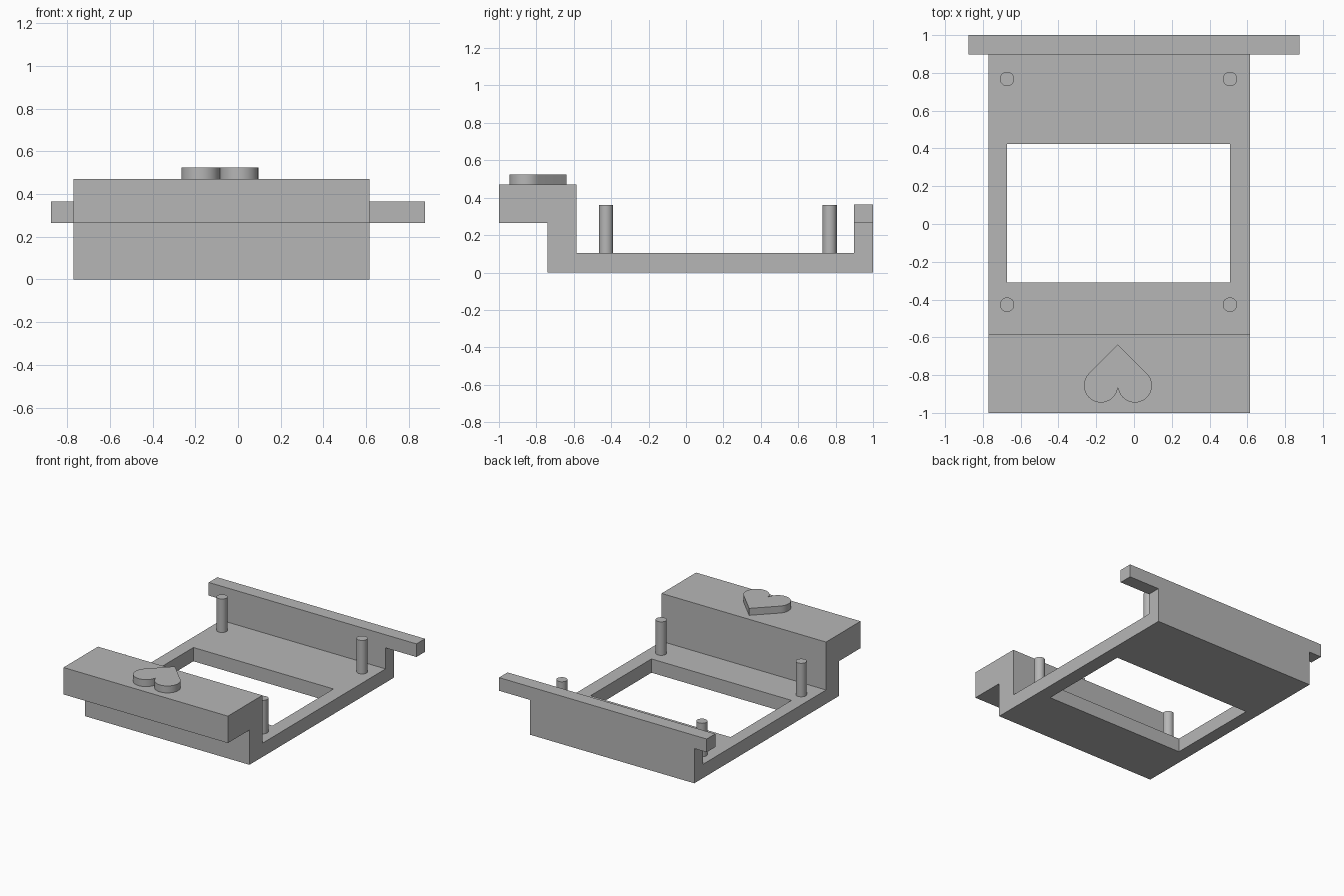
import bpy
import bmesh
from math import cos, sin, radians
from mathutils import Matrix, Vector

cube = bpy.data.objects.get("Cube")
if cube:
    bpy.data.objects.remove(cube, do_unlink=True)

grey = bpy.data.materials.new("plain grey")
grey.use_nodes = True
grey.diffuse_color = (0.47, 0.47, 0.47, 1)
grey.node_tree.nodes["Principled BSDF"].inputs["Base Color"].default_value = grey.diffuse_color

LEFT, RIGHT = 0.615, -0.77
PLATE_TOP, SHELF, WALL_TOP, BAR_TOP = 0.105, 0.265, 0.47, 0.365


def finish(name, bm):
    bmesh.ops.recalc_face_normals(bm, faces=bm.faces)
    mesh = bpy.data.meshes.new(name)
    bm.to_mesh(mesh)
    bm.free()
    mesh.materials.append(grey)
    obj = bpy.data.objects.new(name, mesh)
    bpy.context.scene.collection.objects.link(obj)
    return obj


def prism(name, points, direction):
    """Extrude a closed outline along a direction."""
    bm = bmesh.new()
    face = bm.faces.new([bm.verts.new(p) for p in points])
    result = bmesh.ops.extrude_face_region(bm, geom=[face], use_keep_orig=True)
    moved = [v for v in result["geom"] if isinstance(v, bmesh.types.BMVert)]
    bmesh.ops.translate(bm, verts=moved, vec=direction)
    return finish(name, bm)


def box(name, low, high):
    (x0, y0, z0), (x1, y1, z1) = low, high
    return prism(name, [(x0, y0, z0), (x1, y0, z0), (x1, y1, z0), (x0, y1, z0)], (0, 0, z1 - z0))


def smooth(obj):
    bpy.ops.object.select_all(action="DESELECT")
    obj.select_set(True)
    bpy.context.view_layer.objects.active = obj
    bpy.ops.object.shade_smooth_by_angle(angle=radians(30))


# Tray: side profile with front overhang, floor and rear wall
profile = [(-0.74, 0), (1, 0), (1, BAR_TOP), (0.897, BAR_TOP), (0.897, PLATE_TOP),
           (-0.585, PLATE_TOP), (-0.585, WALL_TOP), (-1, WALL_TOP), (-1, SHELF), (-0.74, SHELF)]
tray = prism("tray", [(RIGHT, y, z) for y, z in profile], (LEFT - RIGHT, 0, 0))

# Rectangular opening through the floor
opening = box("opening_cutter", (-0.672, -0.31, -0.1), (0.508, 0.423, 0.2))
opening.hide_render = True
opening.hide_set(True)
cut = tray.modifiers.new("opening", "BOOLEAN")
cut.operation = "DIFFERENCE"
cut.solver = "EXACT"
cut.object = opening

# Rear bar ends that overhang the tray sides
for name, x0, x1 in (("left_bar_end", LEFT, 0.875), ("right_bar_end", -0.875, RIGHT)):
    box(name, (x0, 0.897, SHELF), (x1, 1, BAR_TOP))

# Four corner pegs
PEG_TOP = 0.36
for side, x in (("right", -0.672), ("left", 0.508)):
    for end, y in (("front", -0.427), ("back", 0.768)):
        bm = bmesh.new()
        bmesh.ops.create_cone(bm, cap_ends=True, segments=48, radius1=0.038, radius2=0.038,
                              depth=PEG_TOP - PLATE_TOP,
                              matrix=Matrix.Translation((x, y, (PEG_TOP + PLATE_TOP) / 2)))
        smooth(finish(f"{end}_{side}_peg", bm))

# Raised heart: two round lobes meeting at a cleft, with a point to the rear
CENTRE, LOBE_Y, R = -0.085, -0.855, 0.09
lobe = [Vector((R + R * cos(radians(a)), LOBE_Y + R * sin(radians(a)), WALL_TOP))
        for a in range(45, -180, -9)]
outline = [Vector((0, -0.638, WALL_TOP))] + lobe + [Vector((0, LOBE_Y, WALL_TOP))]
mirrored = [Vector((-p.x, p.y, p.z)) for p in reversed(lobe)]
heart = prism("heart", [p + Vector((CENTRE, 0, 0)) for p in outline + mirrored], (0, 0, 0.053))
smooth(heart)
